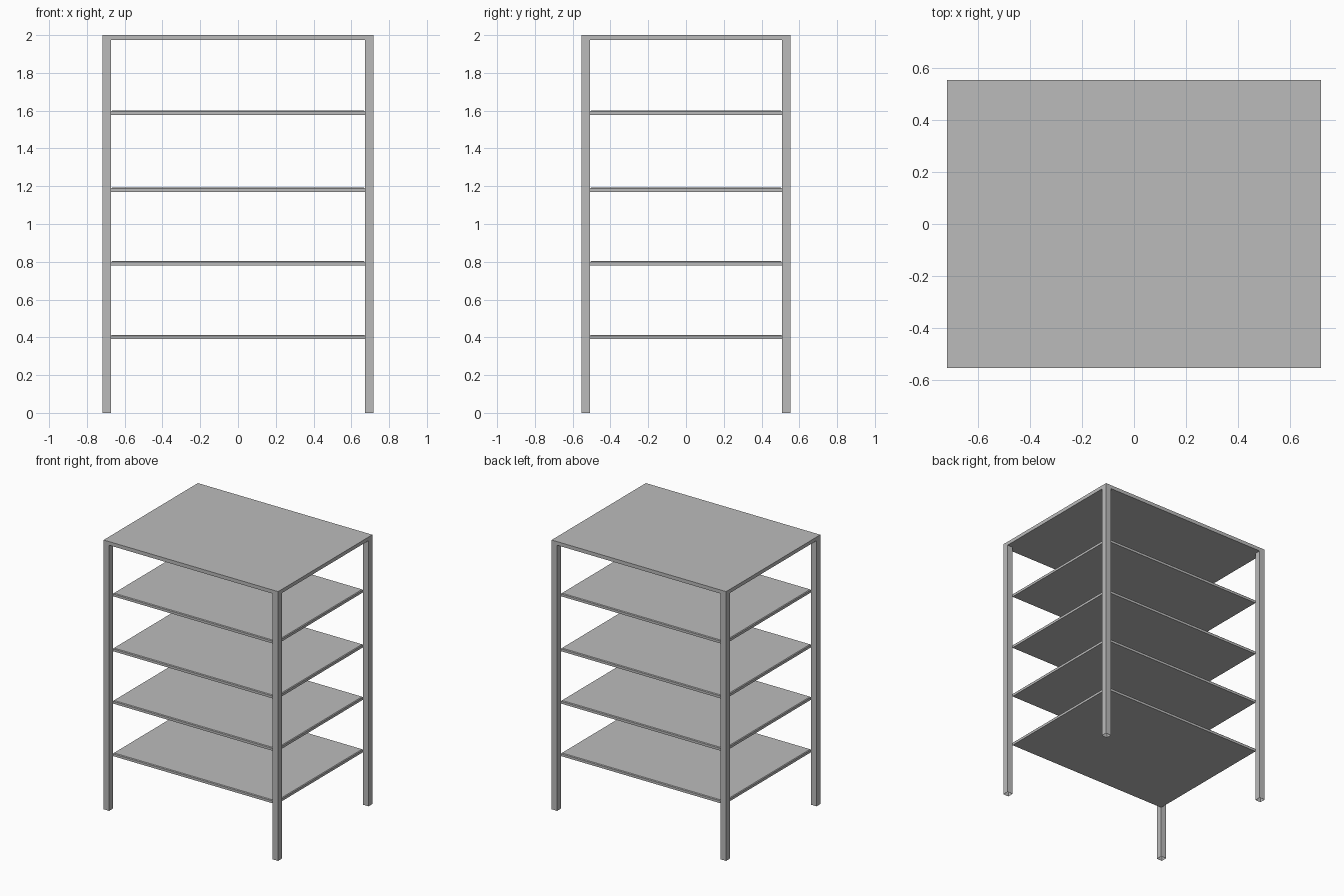
import bpy
import bmesh

cube = bpy.data.objects.get("Cube")
if cube:
    bpy.data.objects.remove(cube, do_unlink=True)

HALF_X, HALF_Y, HEIGHT = 0.717, 0.553, 2.0
LEG = 0.045
TOP_THICK, SHELF_THICK, CHAMFER = 0.027, 0.023, 0.005

grey = bpy.data.materials.new("plain grey")
grey.use_nodes = True
color = (0.5, 0.5, 0.5, 1)
grey.diffuse_color = color
grey.node_tree.nodes["Principled BSDF"].inputs["Base Color"].default_value = color


def box(name, low, high, open_ends=False, chamfer=0):
    """Box between two corners, optionally open at both ends or chamfered on top."""
    bm = bmesh.new()
    bmesh.ops.create_cube(bm, size=1)
    for v in bm.verts:
        v.co = [h if c > 0 else l for c, l, h in zip(v.co, low, high)]
    bm.normal_update()
    if open_ends:
        ends = [f for f in bm.faces if abs(f.normal.z) > 0.9]
        bmesh.ops.delete(bm, geom=ends, context="FACES")
    if chamfer:
        rim = [e for e in bm.edges if all(v.co.z == max(w.co.z for w in bm.verts) for v in e.verts)]
        bmesh.ops.bevel(bm, geom=rim, offset=chamfer, segments=1, affect="EDGES")
    mesh = bpy.data.meshes.new(name)
    bm.to_mesh(mesh)
    bm.free()
    mesh.materials.append(grey)
    obj = bpy.data.objects.new(name, mesh)
    bpy.context.collection.objects.link(obj)
    return obj


# Top panel, flush with the outside of the legs
box("top_panel", (-HALF_X, -HALF_Y, HEIGHT - TOP_THICK), (HALF_X, HALF_Y, HEIGHT))

# Four square tube legs, open at the foot
for side_x, x in (("right", -HALF_X), ("left", HALF_X - LEG)):
    for side_y, y in (("front", -HALF_Y), ("back", HALF_Y - LEG)):
        box(f"{side_y}_{side_x}_leg", (x, y, 0),
            (x + LEG, y + LEG, HEIGHT - TOP_THICK), open_ends=True)

# Thin shelves, their corners meeting the inner corners of the legs
sx, sy = HALF_X - LEG, HALF_Y - LEG
for i, top in enumerate((0.413, 0.803, 1.192, 1.6)):
    box(f"shelf_{i + 1}", (-sx, -sy, top - SHELF_THICK), (sx, sy, top), chamfer=CHAMFER)
